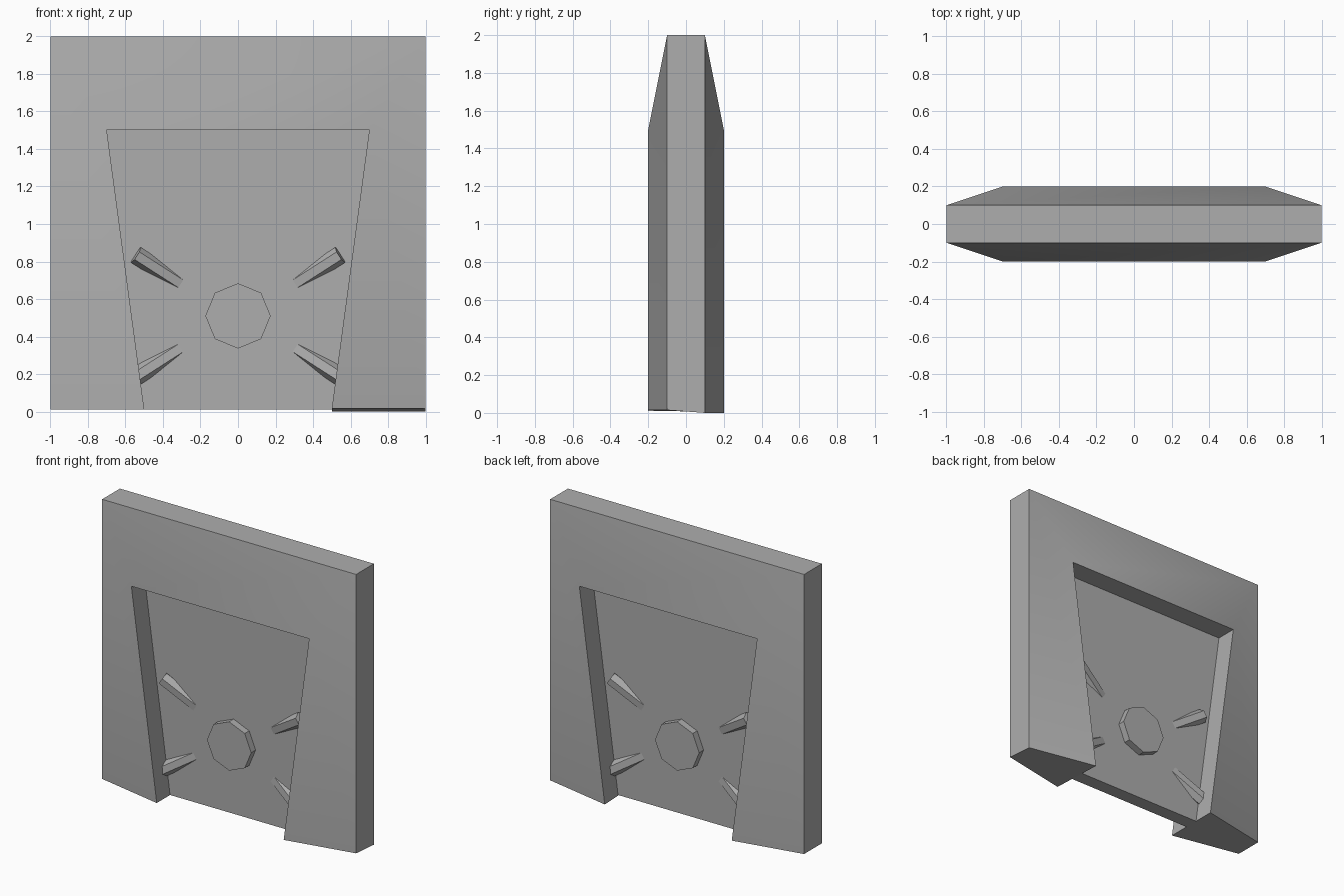
import bpy, bmesh, math
from mathutils import Vector, Matrix

old = bpy.data.objects.get("Cube")
if old:
    bpy.data.objects.remove(old, do_unlink=True)

# Single flat stone grey
GREY = (0.42, 0.42, 0.42, 1)
grey = bpy.data.materials.new("stone grey")
grey.use_nodes = True
grey.diffuse_color = GREY
grey.node_tree.nodes["Principled BSDF"].inputs["Base Color"].default_value = GREY


def finish(name, bm, smooth=False):
    bmesh.ops.recalc_face_normals(bm, faces=bm.faces)
    mesh = bpy.data.meshes.new(name)
    bm.to_mesh(mesh)
    bm.free()
    mesh.materials.append(grey)
    obj = bpy.data.objects.new(name, mesh)
    bpy.context.collection.objects.link(obj)
    if smooth:
        bpy.ops.object.select_all(action='DESELECT')
        obj.select_set(True)
        bpy.context.view_layer.objects.active = obj
        bpy.ops.object.shade_smooth_by_angle(angle=math.radians(30))
    return obj


# Door frame: a four-point section swept along the outer and inner outlines
outer = [(-1, 0.01), (-1, 2), (1, 2), (1, 0)]
inner = [(-0.5, 0.01), (-0.7, 1.5), (0.7, 1.5), (0.5, 0)]
bm = bmesh.new()
rings = []
for i, ((ox, oz), (ix, iz)) in enumerate(zip(outer, inner)):
    lift = 0.015 if i == 3 else 0  # the right foot is cut at a slight slant
    section = [(ox, -0.1, oz + lift), (ox, 0.1, oz), (ix, 0.2, iz), (ix, -0.2, iz + lift)]
    rings.append([bm.verts.new(p) for p in section])
for a, b in zip(rings, rings[1:]):
    for k in range(4):
        n = (k + 1) % 4
        bm.faces.new((a[k], a[n], b[n], b[k]))
bm.faces.new(rings[0])
bm.faces.new(rings[-1])
finish("door_frame", bm, smooth=True)

# Recessed door panel filling the tapered opening
bm = bmesh.new()
outline = [(-0.5, 0.01), (-0.7, 1.5), (0.7, 1.5), (0.5, 0.01)]
face = bm.faces.new([bm.verts.new((x, -0.05, z)) for x, z in outline])
extruded = bmesh.ops.extrude_face_region(bm, geom=[face], use_keep_orig=True)
bmesh.ops.translate(bm, vec=(0, 0.1, 0),
                    verts=[v for v in extruded["geom"] if isinstance(v, bmesh.types.BMVert)])
finish("door_panel", bm)

# Octagonal hub, showing on both sides of the panel
bm = bmesh.new()
bmesh.ops.create_cone(bm, cap_ends=True, segments=8, radius1=0.174, radius2=0.174, depth=0.2,
                      matrix=Matrix.Translation((0, 0, 0.51)) @ Matrix.Rotation(math.pi / 2, 4, 'X'))
finish("door_hub", bm)


# Six-sided studs that slope down into the panel toward the hub
def stud(name, sx, sy, sz):
    tip = Vector((sx * 0.28, sy * 0.002, 0.51 + sz * 0.155))
    head = Vector((sx * 0.545, sy * 0.062, 0.51 + sz * 0.325))
    axis = (head - tip).normalized()
    out = Vector((0, sy, 0))
    up = (out - axis * out.dot(axis)).normalized()
    side = up.cross(axis)
    bm = bmesh.new()
    ends = []
    for centre in (tip, head):
        ring = []
        for k in range(6):
            a = math.radians(60 * k)
            ring.append(bm.verts.new(centre + 0.048 * (math.cos(a) * side + math.sin(a) * up)))
        bm.faces.new(ring)
        ends.append(ring)
    for k in range(6):
        n = (k + 1) % 6
        bm.faces.new((ends[0][k], ends[0][n], ends[1][n], ends[1][k]))
    finish(name, bm)


for sy, face_name in ((-1, "front"), (1, "back")):
    for sx, side_name in ((-1, "right"), (1, "left")):
        for sz, level in ((-1, "lower"), (1, "upper")):
            stud(f"{face_name}_{level}_{side_name}_stud", sx, sy, sz)
